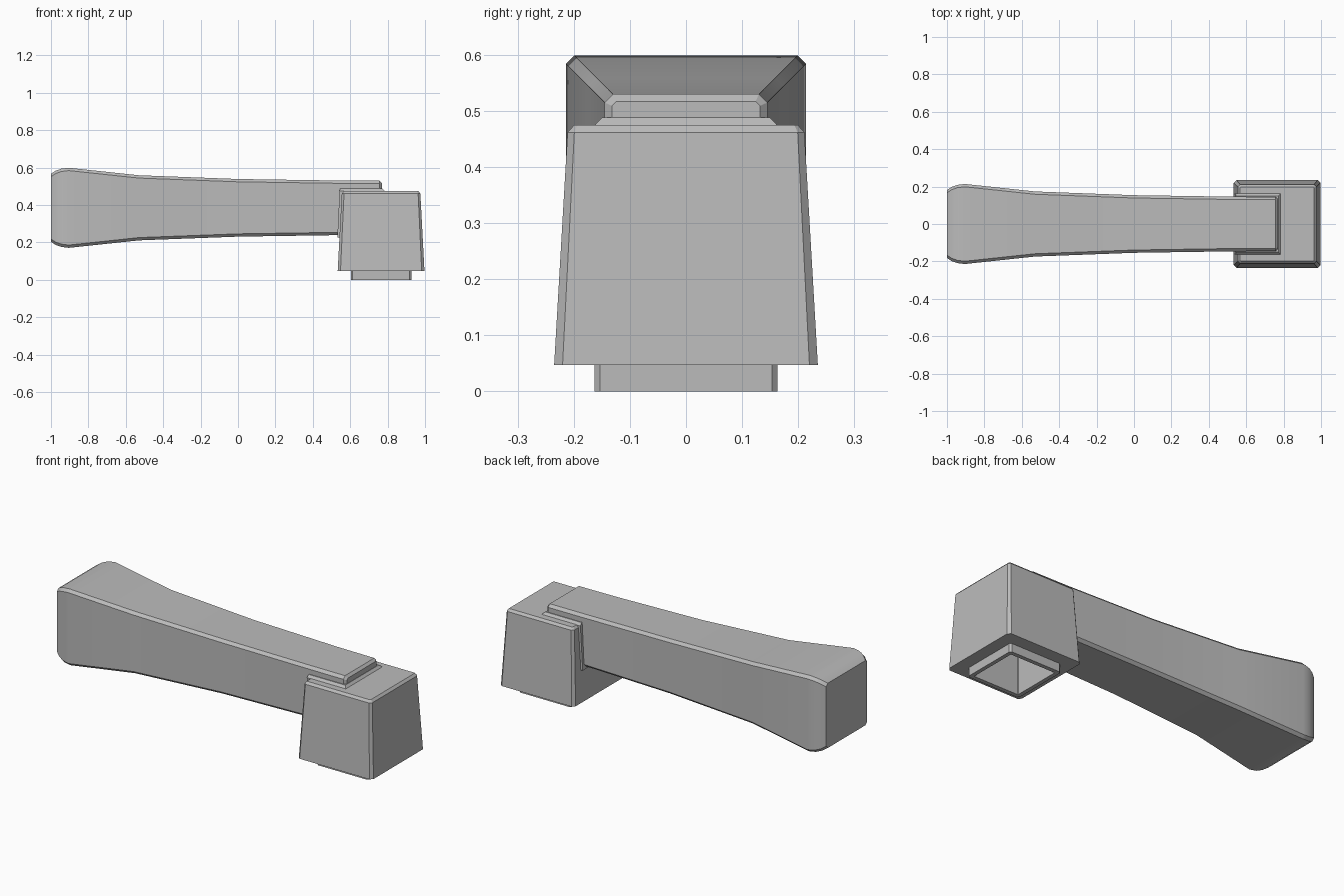
import bpy, bmesh, math
from mathutils import Vector

if "Cube" in bpy.data.objects:
    bpy.data.objects.remove(bpy.data.objects["Cube"])

grey = bpy.data.materials.new("plain_grey")
grey.use_nodes = True
colour = (0.5, 0.5, 0.5, 1)
grey.diffuse_color = colour
grey.node_tree.nodes["Principled BSDF"].inputs["Base Color"].default_value = colour


def octagon(a, b, c):
    """Rectangle of half sizes a, b with corners cut by c."""
    return [(a, b - c), (a - c, b), (c - a, b), (-a, b - c),
            (-a, c - b), (c - a, -b), (a - c, -b), (a, c - b)]


def loft(name, sections, place, smooth=False):
    """Skin cut-corner rectangles given as (station, half a, half b, corner)."""
    bm = bmesh.new()
    rings = [[bm.verts.new(place(s, u, v)) for u, v in octagon(a, b, c)]
             for s, a, b, c in sections]
    for low, high in zip(rings, rings[1:]):
        for i in range(8):
            j = (i + 1) % 8
            bm.faces.new((low[i], low[j], high[j], high[i]))
    bm.faces.new(rings[0])
    bm.faces.new(rings[-1])
    bmesh.ops.recalc_face_normals(bm, faces=bm.faces)
    mesh = bpy.data.meshes.new(name)
    bm.to_mesh(mesh)
    bm.free()
    mesh.materials.append(grey)
    obj = bpy.data.objects.new(name, mesh)
    bpy.context.collection.objects.link(obj)
    if smooth:
        bpy.ops.object.select_all(action="DESELECT")
        bpy.context.view_layer.objects.active = obj
        obj.select_set(True)
        bpy.ops.object.shade_smooth_by_angle(angle=math.radians(25))
    return obj


def along(s, u, v):      # horizontal arm, running along x
    return Vector((s, u, 0.385 + v))


def upright(s, u, v):    # head, running along z
    return Vector((0.765 + u, v, s))


# Flared arm with a rounded butt
profile = [(-1, 0.182), (-0.975, 0.198), (-0.945, 0.209), (-0.905, 0.214),
           (-0.53, 0.174), (0, 0.154), (0.53, 0.146), (0.757, 0.145)]
arm = [(x, h, h, 0.015) for x, h in profile] + [(0.77, 0.132, 0.132, 0.008)]
loft("arm", arm, along, True)

# Tapered head block with cut edges
block = loft("head_block", [(0.047, 0.232, 0.235, 0.015),
                            (0.462, 0.21, 0.211, 0.012),
                            (0.475, 0.198, 0.199, 0.006)], upright)
neck = loft("neck", [(0, 0.162, 0.163, 0.01),
                     (0.06, 0.162, 0.163, 0.01)], upright)

# Hollow open at the bottom of the neck
cavity = loft("cavity_cutter", [(-0.05, 0.14, 0.14, 0.004),
                                (0.42, 0.14, 0.14, 0.004)], upright)
cavity.hide_render = True
cavity.hide_viewport = True
for part in (block, neck):
    cut = part.modifiers.new("hollow", "BOOLEAN")
    cut.operation = "DIFFERENCE"
    cut.solver = "EXACT"
    cut.object = cavity


# Raised collar where the arm joins the head
def collar_ring(name, rings):
    """U-shaped strip wrapped over the top, sides and tip of the arm."""
    bm = bmesh.new()
    loops = []
    for x_back, x_tip, half, z in rings:
        path = [(x_back, -half), (x_tip, -half), (x_tip, half), (x_back, half)]
        loops.append([bm.verts.new((x, y, z)) for x, y in path])
    for low, high in zip(loops, loops[1:]):
        for i in range(4):
            j = (i + 1) % 4
            bm.faces.new((low[i], low[j], high[j], high[i]))
    bm.faces.new(loops[0])
    bm.faces.new(loops[-1])
    bmesh.ops.recalc_face_normals(bm, faces=bm.faces)
    mesh = bpy.data.meshes.new(name)
    bm.to_mesh(mesh)
    bm.free()
    mesh.materials.append(grey)
    bpy.context.collection.objects.link(bpy.data.objects.new(name, mesh))


collar_ring("collar", [(0.531, 0.6, 0.160, 0.225), (0.543, 0.785, 0.163, 0.474),
                       (0.545, 0.772, 0.150, 0.488)])
